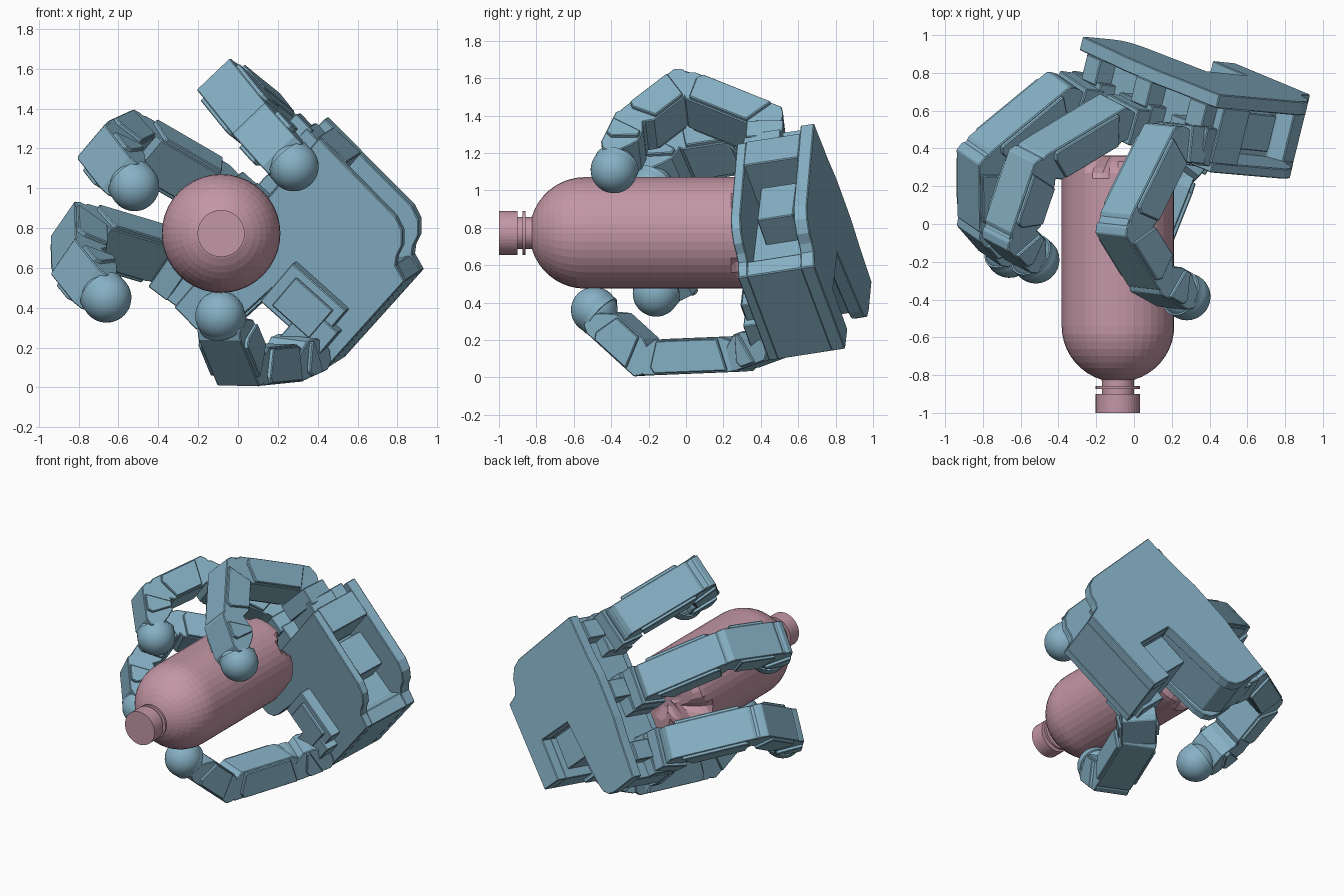
import bpy, bmesh, math
from mathutils import Vector as V, Matrix

if "Cube" in bpy.data.objects:
    bpy.data.objects.remove(bpy.data.objects["Cube"])

S = 10.0                                   # hand scale
F = V((-.743, .079, .664)).normalized()    # wrist -> fingers
W = V((-.62, .265, -.735))
W = (W - F * W.dot(F)).normalized()        # across the palm, towards the thumb side
N = F.cross(W)                             # out of the palm
O = V((-.003, .545, .896))                 # middle of the knuckle row


def material(name, rgb):
    m = bpy.data.materials.new(name)
    m.diffuse_color = (*rgb, 1)
    m.use_nodes = True
    m.node_tree.nodes["Principled BSDF"].inputs["Base Color"].default_value = m.diffuse_color
    return m


BLUE = material("blue", (.24, .44, .56))
PINK = material("pink", (.55, .31, .38))


def finish(name, bm, mat, bevel=0, smooth=False):
    bmesh.ops.recalc_face_normals(bm, faces=bm.faces)
    me = bpy.data.meshes.new(name)
    bm.to_mesh(me)
    bm.free()
    me.materials.append(mat)
    ob = bpy.data.objects.new(name, me)
    bpy.context.collection.objects.link(ob)
    for p in me.polygons:
        p.use_smooth = smooth
    if bevel:
        b = ob.modifiers.new("bevel", 'BEVEL')
        b.width, b.segments, b.limit_method = bevel, 1, 'ANGLE'
        b.angle_limit = math.radians(40)
    return ob


def prism(name, pts, o, ex, ey, ez, z0, z1, bevel=.005):
    """Extrude a 2D outline (in ex, ey) along ez from z0 to z1."""
    bm = bmesh.new()
    lo = [bm.verts.new(o + ex * a + ey * b + ez * z0) for a, b in pts]
    hi = [bm.verts.new(o + ex * a + ey * b + ez * z1) for a, b in pts]
    bm.faces.new(lo)
    bm.faces.new(hi[::-1])
    for i in range(len(pts)):
        j = (i + 1) % len(pts)
        bm.faces.new((lo[i], lo[j], hi[j], hi[i]))
    return finish(name, bm, BLUE, bevel)


def rect(a0, a1, b0, b1):
    return [(a0, b0), (a1, b0), (a1, b1), (a0, b1)]


def disc(r, n=20):
    return [(r * math.cos(2 * math.pi * i / n), r * math.sin(2 * math.pi * i / n)) for i in range(n)]


def link(name, p, q, wd, tip=False):
    """One finger segment: body, wider side covers and hinge barrel."""
    t = (q - p).normalized()
    L = (q - p).length
    wd = (wd - t * wd.dot(t)).normalized()
    h = wd.cross(t)                        # inner (gripping) side
    e = L - .05 if tip else L
    body = [(-.07, -.06), (-.04, -.094), (e - .03, -.094), (e + .015, -.07), (e + .025, 0),
            (e - .04, .06), (e - .09, .096), (.05, .096), (-.02, .07), (-.07, 0)]
    prism(name + "_body", body, p, t, h, wd, -.115, .115)
    cover = [(.02, -.085), (e - .09, -.085), (e - .07, -.05), (e - .11, .088), (.07, .088)]
    prism(name + "_side_covers", cover, p, t, h, wd, -.135, .135)
    if tip:
        bm = bmesh.new()
        rot = t.to_track_quat('Z', 'Y').to_matrix().to_4x4()
        bmesh.ops.create_uvsphere(bm, u_segments=32, v_segments=20, radius=.125,
                                  matrix=Matrix.Translation(q) @ rot)
        finish(name + "_pad", bm, BLUE, smooth=True)
        prism(name + "_collar", disc(.123, 32), q, h, wd, t, -.05, 0, 0)
    else:
        prism(name + "_hinge", disc(.085), q, t, h, wd, -.105, .105, 0)


def finger(name, offset, fan, tip, th1):
    """Solve the finger pose from its tip position and first bend angle."""
    fan, th1 = math.radians(fan), math.radians(th1)
    f = (F * math.cos(fan) + W * math.sin(fan)).normalized()
    j0 = O + W * offset - F * .016 * (fan != 0)
    d = tip - j0
    nr = (d - f * d.dot(f)).normalized()
    wd = f.cross(nr)
    L1, L2, L3 = .054 * S, .0384 * S, .0267 * S
    along = lambda a: f * math.cos(a) + nr * math.sin(a)
    j1 = j0 + f * .0164 * S
    j2 = j1 + along(th1) * L1
    e = tip - j2
    D = min(e.length, (L2 + L3) * .995)
    base = math.atan2(e.dot(nr), e.dot(f))
    bend = math.acos((D * D + L2 * L2 - L3 * L3) / (2 * D * L2))
    j3 = j2 + along(base - bend) * L2
    # knuckle base and its stepped mount
    prism(name + "_base", rect(-.1, .1, -.01, .11), j0, nr, f, wd, -.135, .135)
    prism(name + "_base_hinge", disc(.09), j1, nr, f, wd, -.115, .115, 0)
    side = N.cross(f)
    prism(name + "_mount", rect(-.12, .085, -.12, .02), j0, N, f, side, -.14, .14)
    prism(name + "_mount_tab", rect(-.24, -.1, -.1, .03), j0, N, f, side, -.1, .03)
    link(name + "_proximal", j1, j2, wd)
    link(name + "_middle", j2, j3, wd)
    link(name + "_distal", j3, tip, wd, True)


finger("outer_finger", -.435, -5, V((.28, -.385, 1.11)), 61)
finger("middle_finger", 0, 0, V((-.52, -.19, 1.01)), 34)
finger("first_finger", .435, 5, V((-.66, -.16, .45)), 48)

# thumb
T = [V((.33, .43, .18)), V((.21, .28, .125)), V((.015, -.21, .105)), V((-.09, -.49, .36))]
wd = (T[2] - T[1]).cross(T[3] - T[2]).normalized()
link("thumb_base", T[0], T[1], wd)
link("thumb_proximal", T[1], T[2], wd)
link("thumb_distal", T[2], T[3], wd, True)
c = V((.345, .42, .42))
prism("thumb_motor", rect(-.13, .13, -.18, .18), c, W, F, N, -.3, .08)
prism("thumb_motor_cap", rect(-.09, .1, -.13, .12), c, W, F, N, .05, .1)
prism("thumb_bracket", rect(-.12, .12, -.10, .11), V((.38, .46, .27)), W, F, N, -.1, .12)

# palm: notched outline with waist, thumb opening and rounded lobe
ring_side = [(.29, -.87), (-.33, -.885), (-.36, -.80), (-.40, -.775), (-.46, -.76), (-.52, -.71),
             (-.55, -.64), (-.588, -.02)]
finger_edge = [(-.3, .0), (-.15, .02), (.15, .02), (.3, .0), (.57, -.02)]
lobe = [(.58, -.24), (.57, -.30), (.53, -.345), (.47, -.365), (.0, -.42)]
opening = [(.0, -.71), (.29, -.71)]
outline = ring_side + finger_edge + lobe + opening
prism("palm_back_plate", outline, O, W, F, N, -.31, -.235)
prism("palm_front_plate", [(x, min(y, -.09)) for x, y in outline], O, W, F, N, .06, .114)
core = [(.29, -.87), (-.33, -.885), (-.35, -.79), (-.27, -.74), (-.27, -.27),
        (-.582, -.27), (-.585, -.08), (.57, -.08), (.575, -.22), (.5, -.33), (0, -.41), (0, -.71), (.29, -.71)]
prism("palm_core", core, O, W, F, N, -.24, .065)
prism("palm_side_motor", rect(-.45, -.25, -.58, -.32), O, W, F, N, -.2, .0)

# bottle: turned profile with a notched five-lobed foot
prof = [(-.9, .085), (-.832, .085)]
prof += [(-.54 - .297 * math.cos(a), .298 * math.sin(a))
         for a in [math.radians(17 + i * 73 / 9) for i in range(10)]]
foot = len(prof)
prof += [(.24, .298), (.27, .298), (.30, .297), (.33, .292), (.36, .25), (.362, .15), (.34, .06)]
CX, CZ = -.085, .773


def lathe(name, rings, foot_from=99, seg=40):
    bm = bmesh.new()
    loops = []
    for i, (y, r) in enumerate(rings):
        loop = []
        p = min(1, max(0, (i - foot_from) / 4))        # notch grows towards the foot
        for k in range(seg):
            deg = k * 360 / seg
            dist = min(deg % 72, 72 - deg % 72)
            rr = r * (1 - .5 * p * max(0, 1 - dist / (24 * p + .1)))
            a = math.radians(36 + deg)
            loop.append(bm.verts.new((CX + rr * math.cos(a), y, CZ + rr * math.sin(a))))
        loops.append(loop)
    for a, b in zip(loops, loops[1:]):
        for k in range(seg):
            j = (k + 1) % seg
            bm.faces.new((a[k], a[j], b[j], b[k]))
    bm.faces.new(loops[0])
    bm.faces.new(loops[-1])
    return finish(name, bm, PINK)


lathe("bottle_body", prof, foot)
lathe("bottle_cap", [(-1.0, .118), (-.9, .118)])
lathe("bottle_neck_ring", [(-.873, .118), (-.858, .118)])
